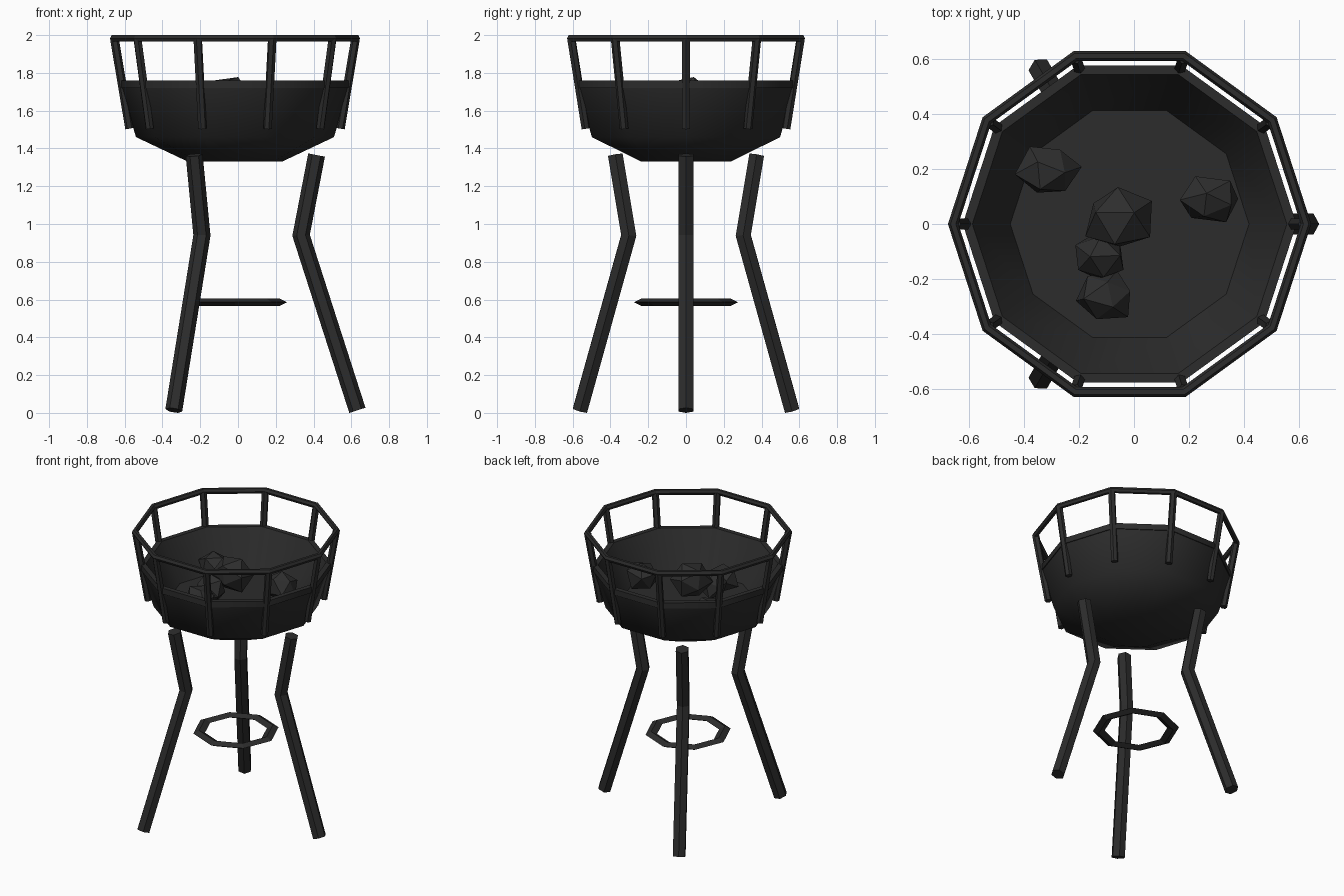
import bpy, bmesh, math, random
from mathutils import Vector, Matrix

if "Cube" in bpy.data.objects:
    bpy.data.objects.remove(bpy.data.objects["Cube"])

CX = -0.016  # axis of the brazier


def material(name, v):
    m = bpy.data.materials.new(name)
    m.diffuse_color = (v, v, v, 1)
    m.use_nodes = True
    m.node_tree.nodes["Principled BSDF"].inputs["Base Color"].default_value = m.diffuse_color
    return m


IRON = material("dark iron", 0.025)
COAL = material("charcoal", 0.027)


def finish(bm, name, mat, smooth=None):
    bmesh.ops.recalc_face_normals(bm, faces=bm.faces[:])
    me = bpy.data.meshes.new(name)
    bm.to_mesh(me)
    bm.free()
    me.materials.append(mat)
    if smooth:
        me.shade_smooth()
        me.set_sharp_from_angle(angle=math.radians(smooth))
    ob = bpy.data.objects.new(name, me)
    ob.location.x = CX
    bpy.context.collection.objects.link(ob)
    return ob


def skin(bm, rings, closed):
    """Bridge rings of vertices; closed loops back, open gets end caps."""
    n = len(rings[0])
    pairs = list(zip(rings, rings[1:]))
    if closed:
        pairs.append((rings[-1], rings[0]))
    for a, b in pairs:
        for i in range(n):
            j = (i + 1) % n
            bm.faces.new((a[i], a[j], b[j], b[i]))
    if not closed:
        bm.faces.new(rings[0])
        bm.faces.new(rings[-1])


def lathe(name, profile, seg, closed, smooth=None):
    bm = bmesh.new()
    rings = [[bm.verts.new((r * math.cos(math.tau * i / seg),
                            r * math.sin(math.tau * i / seg), z))
              for i in range(seg)] for r, z in profile]
    skin(bm, rings, closed)
    return finish(bm, name, IRON, smooth)


def bar(name, path, radius, angle, sides=6):
    """Sweep a polygon along (r, z) points in the radial plane, mitred."""
    bm = bmesh.new()
    pts = [Vector(p) for p in path]
    rings = []
    for k, p in enumerate(pts):
        d0 = (p - pts[k - 1]).normalized() if k > 0 else None
        d1 = (pts[k + 1] - p).normalized() if k < len(pts) - 1 else None
        t = ((d0 or d1) + (d1 or d0)).normalized()
        nr = Vector((t.y, -t.x)) / t.dot(d1 or d0)
        ring = []
        for i in range(sides):
            a = math.tau * i / sides
            q = p + nr * radius * math.cos(a)
            ring.append(bm.verts.new((q.x, radius * math.sin(a), q.y)))
        rings.append(ring)
    skin(bm, rings, False)
    bmesh.ops.rotate(bm, verts=bm.verts[:], cent=(0, 0, 0),
                     matrix=Matrix.Rotation(angle, 3, 'Z'))
    return finish(bm, name, IRON)


# Fire bowl with lip and sunken floor
lathe("fire_bowl", [(0.249, 1.33), (0.524, 1.46), (0.602, 1.72), (0.608, 1.72),
                    (0.608, 1.76), (0.573, 1.76), (0.435, 1.50)], 10, False, 55)

# Top rail and its ten posts
rail = [(0.643 + 0.019 * math.cos(math.tau * i / 6),
         1.9825 + 0.02 * math.sin(math.tau * i / 6)) for i in range(6)]
lathe("top_rail", rail, 10, True)
for i in range(10):
    bar(f"rail_post_{i + 1}", [(0.558, 1.505), (0.638, 1.98)], 0.023,
        math.tau * i / 10)

# Three bent legs
for i in range(3):
    bar(f"leg_{i + 1}", [(0.648, 0.0137), (0.35, 0.94), (0.432, 1.365)], 0.045,
        math.tau * i / 3)

# Small brace ring between the legs
lathe("brace_ring", [(0.275, 0.586), (0.238, 0.605), (0.20, 0.586),
                     (0.238, 0.567)], 8, True)

# Coal lumps: x, y, z, half width, half depth, half height
random.seed(4)
lumps = [(-0.31, 0.195, 1.59, 0.115, 0.10, 0.10),
         (-0.055, 0.02, 1.665, 0.13, 0.12, 0.12),
         (-0.13, -0.12, 1.60, 0.10, 0.09, 0.10),
         (-0.10, -0.26, 1.59, 0.11, 0.10, 0.10),
         (0.28, 0.09, 1.64, 0.12, 0.09, 0.11)]
for k, (x, y, z, sx, sy, sz) in enumerate(lumps):
    bm = bmesh.new()
    bmesh.ops.create_icosphere(bm, subdivisions=1, radius=1)
    spin = Matrix.Rotation(random.uniform(0, 6), 3, 'Z') @ \
        Matrix.Rotation(random.uniform(0, 6), 3, 'X')
    for v in bm.verts:
        c = spin @ v.co * random.uniform(0.85, 1.12)
        v.co = (x - CX + c.x * sx, y + c.y * sy, z + c.z * sz)
    finish(bm, f"coal_{k + 1}", COAL)
